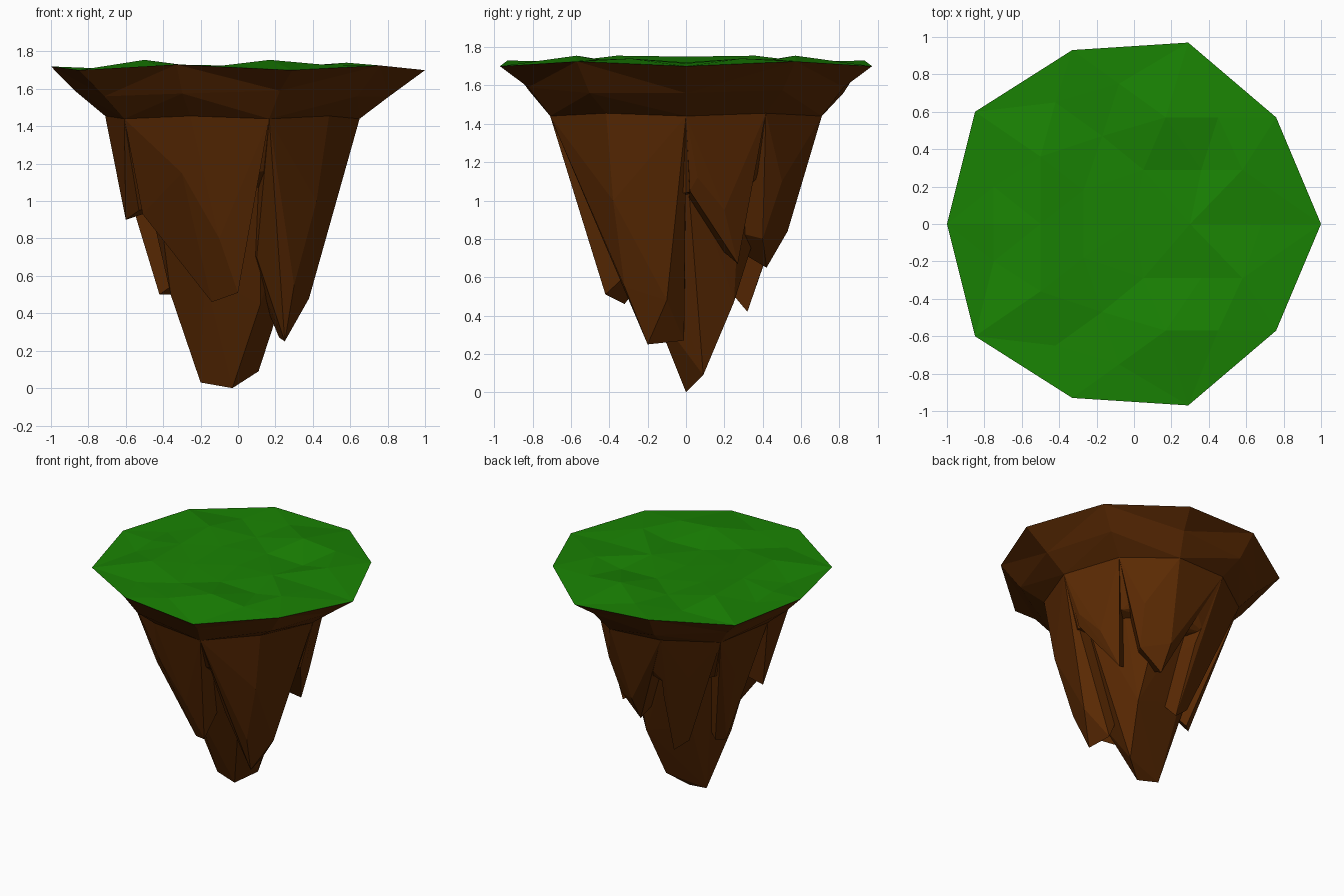
import bpy, bmesh
from mathutils import Vector
from mathutils.geometry import delaunay_2d_cdt

if "Cube" in bpy.data.objects:
    bpy.data.objects.remove(bpy.data.objects["Cube"])


def material(name, rgb):
    m = bpy.data.materials.new(name)
    m.diffuse_color = (*rgb, 1)
    m.use_nodes = True
    m.node_tree.nodes["Principled BSDF"].inputs["Base Color"].default_value = m.diffuse_color
    return m


GRASS = material("grass_green", (0.010, 0.225, 0.001))
ROCK = material("rock_brown", (0.105, 0.023, 0.001))


def finish(bm, name, mat):
    mesh = bpy.data.meshes.new(name)
    bm.to_mesh(mesh)
    bm.free()
    mesh.materials.append(mat)
    ob = bpy.data.objects.new(name, mesh)
    bpy.context.collection.objects.link(ob)
    return ob


# Ten-sided rim, mirrored across y; mid and neck rings taper inwards below it
half = [(1, 0, 1.70), (.76, .57, 1.725), (.29, .97, 1.70),
        (-.33, .93, 1.73), (-.85, .60, 1.70), (-1, 0, 1.72)]
rim = [Vector(p) for p in half + [(x, -y, z) for x, y, z in half[4:0:-1]]]
N = len(rim)
neck = [Vector((p.x * .68 - .03, p.y * .73, 1.44 + .015 * (i % 2)))
        for i, p in enumerate(rim)]
middle = []
for i in range(N):
    m = (rim[i] + neck[i]) / 2
    s = 1.02 if i % 2 else .98
    middle.append(Vector((m.x * s, m.y * s, 1.575 + .015 * (i % 3 - 1))))

# Grass top: faceted bumps inside the rim
bumps = [(-.5, 0, 1.75), (0, 0, 1.715), (.3, 0, 1.72), (.68, 0, 1.715), (-.75, 0, 1.71)]
for x, y, z in [(.17, .57, 1.755), (.58, .29, 1.74), (.05, .29, 1.71), (-.17, .47, 1.71),
                (.36, .29, 1.70), (.45, .57, 1.73), (-.5, .36, 1.755), (-.27, .18, 1.725),
                (-.75, .2, 1.70), (-.08, .75, 1.725), (-.42, .65, 1.72)]:
    bumps += [(x, y, z), (x, -y, z)]
points = rim + [Vector(p) for p in bumps]
coords, _, faces, *_ = delaunay_2d_cdt([p.xy for p in points], [], [list(range(N))], 1, 1e-5)
bm = bmesh.new()
verts = [bm.verts.new(min(points, key=lambda p: (p.xy - c).length)) for c in coords]
for f in faces:
    bm.faces.new([verts[i] for i in f])
for f in bm.faces:
    f.normal_update()
    if f.normal.z < 0:
        f.normal_flip()
finish(bm, "grass_top", GRASS)

# Flared rock collar under the grass
bm = bmesh.new()
rings = [[bm.verts.new(p) for p in ring] for ring in (rim, middle, neck)]
for a, b in zip(rings, rings[1:]):
    for i in range(N):
        j = (i + 1) % N
        if i % 2:
            bm.faces.new((a[i], b[i], b[j]))
            bm.faces.new((a[i], b[j], a[j]))
        else:
            bm.faces.new((a[i], b[i], a[j]))
            bm.faces.new((b[i], b[j], a[j]))
bmesh.ops.recalc_face_normals(bm, faces=bm.faces)
finish(bm, "rock_collar", ROCK)


# Rock chunks: convex hull of some neck corners, the axis and a few low points
def chunk(name, corners, pts, axis_z):
    bm = bmesh.new()
    for p in [neck[i] for i in corners] + [(0, 0, 1.44), (0, 0, axis_z)] + pts:
        bm.verts.new(p)
    bmesh.ops.convex_hull(bm, input=bm.verts)
    bmesh.ops.delete(bm, geom=[v for v in bm.verts if not v.link_faces], context='VERTS')
    bmesh.ops.recalc_face_normals(bm, faces=bm.faces)
    finish(bm, name, ROCK)


# Belt closes the grooves high up, core carries the lowest tip
chunk("rock_belt", range(N), [
    (p.x * .8, p.y * .78, 1.1 + .06 * (i % 3 - 1)) for i, p in enumerate(neck)], 1.0)
chunk("rock_core", [], [
    (p.x * .75, p.y * .7, 1.25) for p in neck] + [
    (-.36, -.05, .5), (-.2, .03, .03), (-.03, 0, 0), (.11, .09, .09),
    (.17, .25, .47), (-.22, .25, .6), (-.18, -.24, .6), (.12, -.18, .45)], .4)
chunk("front_chunk", [6, 7, 8], [
    (-.3, -.57, 1.15), (.05, -.57, 1.11), (-.51, -.28, .93), (-.1, -.51, .8),
    (0, -.42, .51), (-.14, -.32, .46)], .9)
chunk("front_right_chunk", [8, 9, 0], [
    (.51, -.08, 1.04), (.42, -.38, 1.0), (.38, -.1, .48), (.25, -.2, .25),
    (.22, -.01, .27), (.3, -.32, .55), (.1, -.3, .7)], .8)
chunk("right_chunk", [0, 1], [
    (.56, .06, 1.12), (.53, .02, 1.05), (.48, .2, .95), (.36, .27, .67)], .9)
chunk("back_chunk", [1, 2, 3], [
    (.1, .59, 1.29), (.32, .5, 1.1), (.1, .53, .84), (.1, .42, .65), (.28, .4, .8)], .9)
chunk("back_left_chunk", [3, 4], [
    (-.35, .47, 1.1), (-.15, .5, .95), (-.12, .32, .42), (-.24, .3, .52)], .8)
chunk("left_chunk", [4, 5], [
    (-.57, .2, 1.1), (-.5, .08, .88), (-.42, .1, .5), (-.36, .15, .5)], .8)
chunk("left_ledge", [5, 6], [
    (-.67, -.05, 1.35), (-.62, -.08, 1.17), (-.6, -.1, .9), (-.53, -.2, .95)], 1.1)
